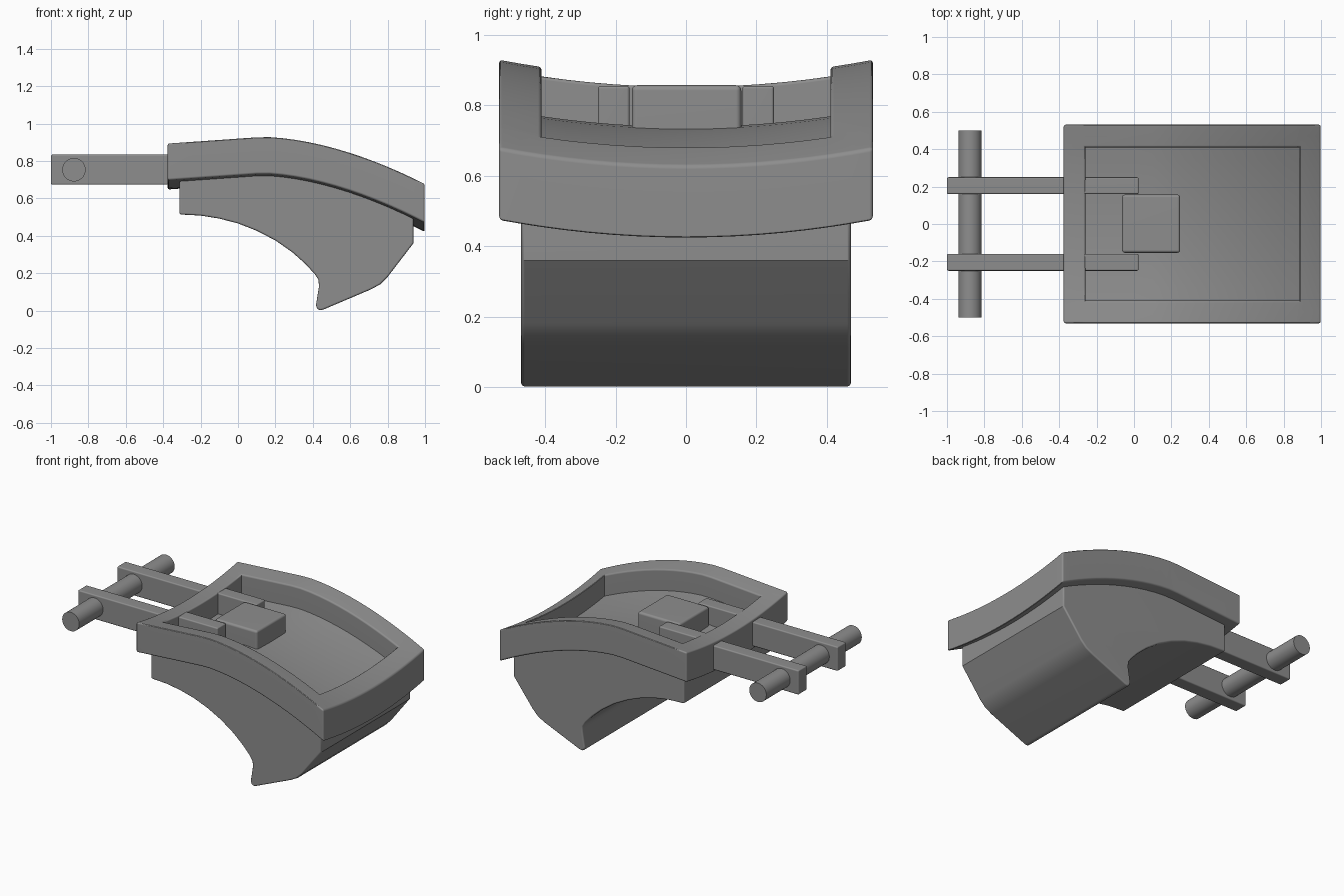
import bpy, bmesh, math

if "Cube" in bpy.data.objects:
    bpy.data.objects.remove(bpy.data.objects["Cube"])

grey = bpy.data.materials.new("matte grey")
grey.diffuse_color = (0.27, 0.27, 0.27, 1)
grey.use_nodes = True
grey.node_tree.nodes["Principled BSDF"].inputs["Base Color"].default_value = grey.diffuse_color


def crown(x):
    """Height of the frame's upper side edge along its length."""
    if x < 0.13:
        return 0.93 - 0.07 * (0.13 - x)
    return 0.93 - 0.25 * ((x - 0.13) / 0.865) ** 1.75


def sag(y):
    """Dip of the frame towards its middle."""
    return -0.05 * (1 - (y / 0.53) ** 2)


def finish(name, bm, bevel):
    """Round the sharp outer edges and make a smooth shaded object."""
    bmesh.ops.recalc_face_normals(bm, faces=bm.faces)
    if bevel:
        edges = [e for e in bm.edges if e.is_manifold and e.calc_face_angle_signed() > math.radians(42)]
        bmesh.ops.bevel(bm, geom=edges, offset=bevel, segments=3, profile=0.5,
                        affect='EDGES', clamp_overlap=True)
    mesh = bpy.data.meshes.new(name)
    bm.to_mesh(mesh)
    bm.free()
    mesh.materials.append(grey)
    ob = bpy.data.objects.new(name, mesh)
    bpy.context.collection.objects.link(ob)
    bpy.ops.object.select_all(action='DESELECT')
    ob.select_set(True)
    bpy.context.view_layer.objects.active = ob
    bpy.ops.object.shade_smooth_by_angle(angle=math.radians(33))
    ob.modifiers.new("even_shading", 'WEIGHTED_NORMAL').keep_sharp = True
    return ob


def prism(name, profile, y0, y1, bevel):
    """Extrude an x-z outline along y."""
    bm = bmesh.new()
    face = bm.faces.new([bm.verts.new((x, y0, z)) for x, z in profile])
    new = bmesh.ops.extrude_face_region(bm, geom=[face], use_keep_orig=True)["geom"]
    bmesh.ops.translate(bm, vec=(0, y1 - y0, 0),
                        verts=[v for v in new if isinstance(v, bmesh.types.BMVert)])
    return finish(name, bm, bevel)


# Curved frame: box sliced into a grid, recess pushed down, then bent
X0, X1, Y = -0.376, 0.998, 0.531
RX0, RX1, RY = -0.26, 0.885, 0.41
xs = [RX0, 0.0] + [0.1 + 0.07 * i for i in range(12)] + [RX1, 0.94]
ys = [-RY + RY * i / 6 for i in range(13)] + [-0.47, 0.47]
bm = bmesh.new()
bmesh.ops.create_cube(bm, size=1)
for v in bm.verts:
    v.co = (X1 if v.co.x > 0 else X0, math.copysign(Y, v.co.y), 0 if v.co.z > 0 else -0.197)
for axis, cuts in (((1, 0, 0), xs), ((0, 1, 0), ys)):
    for c in cuts:
        bmesh.ops.bisect_plane(bm, geom=bm.verts[:] + bm.edges[:] + bm.faces[:],
                               plane_co=[a * c for a in axis], plane_no=axis)
floor = []
for f in bm.faces:
    c = f.calc_center_median()
    if c.z > -0.01 and RX0 < c.x < RX1 and abs(c.y) < RY:
        floor.append(f)
new = bmesh.ops.extrude_face_region(bm, geom=floor)["geom"]
bmesh.ops.translate(bm, vec=(0, 0, -0.14),
                    verts=[v for v in new if isinstance(v, bmesh.types.BMVert)])
bmesh.ops.delete(bm, geom=[f for f in floor if f.is_valid], context='FACES')
for v in bm.verts:
    if v.co.z < -0.19 and v.co.x > 0.13:
        v.co.z -= 0.012 * (v.co.x - 0.13)
    v.co.z += crown(v.co.x) + sag(v.co.y)
finish("curved_frame", bm, 0.01)

# Hooked body beneath the frame
under = [(-0.313, 0.514), (-0.2, 0.508), (-0.1, 0.492), (0, 0.466), (0.1, 0.427), (0.2, 0.375),
         (0.29, 0.312), (0.36, 0.25), (0.41, 0.195), (0.43, 0.165), (0.433, 0.13), (0.417, 0.03),
         (0.422, 0.01), (0.44, 0.0), (0.46, 0.007), (0.71, 0.113), (0.76, 0.14), (0.8, 0.18),
         (0.938, 0.36)]
top = [(x, crown(x) - 0.2) for x in (0.938, 0.8, 0.65, 0.5, 0.35, 0.2, 0.1, -0.313)]
prism("hooked_body", under + top, -0.468, 0.468, 0.01)

# Two arms running through the frame wall, slightly raised inside the recess
arm = [(-1, 0.673), (0.025, 0.673), (0.025, 0.855), (-0.31, 0.855), (-0.32, 0.834), (-1, 0.834)]
for side, y in (("front", -0.205), ("back", 0.205)):
    prism(side + "_arm", arm, y - 0.045, y + 0.045, 0.008)

# Raised block in the recess
prism("centre_block", [(-0.064, 0.68), (0.247, 0.68), (0.247, 0.857), (-0.064, 0.857)],
      -0.154, 0.157, 0.015)

# Cross rod through the arms
rod = [(-0.877 + 0.0625 * math.cos(math.tau * i / 32), 0.753 + 0.0625 * math.sin(math.tau * i / 32))
       for i in range(32)]
prism("cross_rod", rod, -0.5, 0.5, 0)
